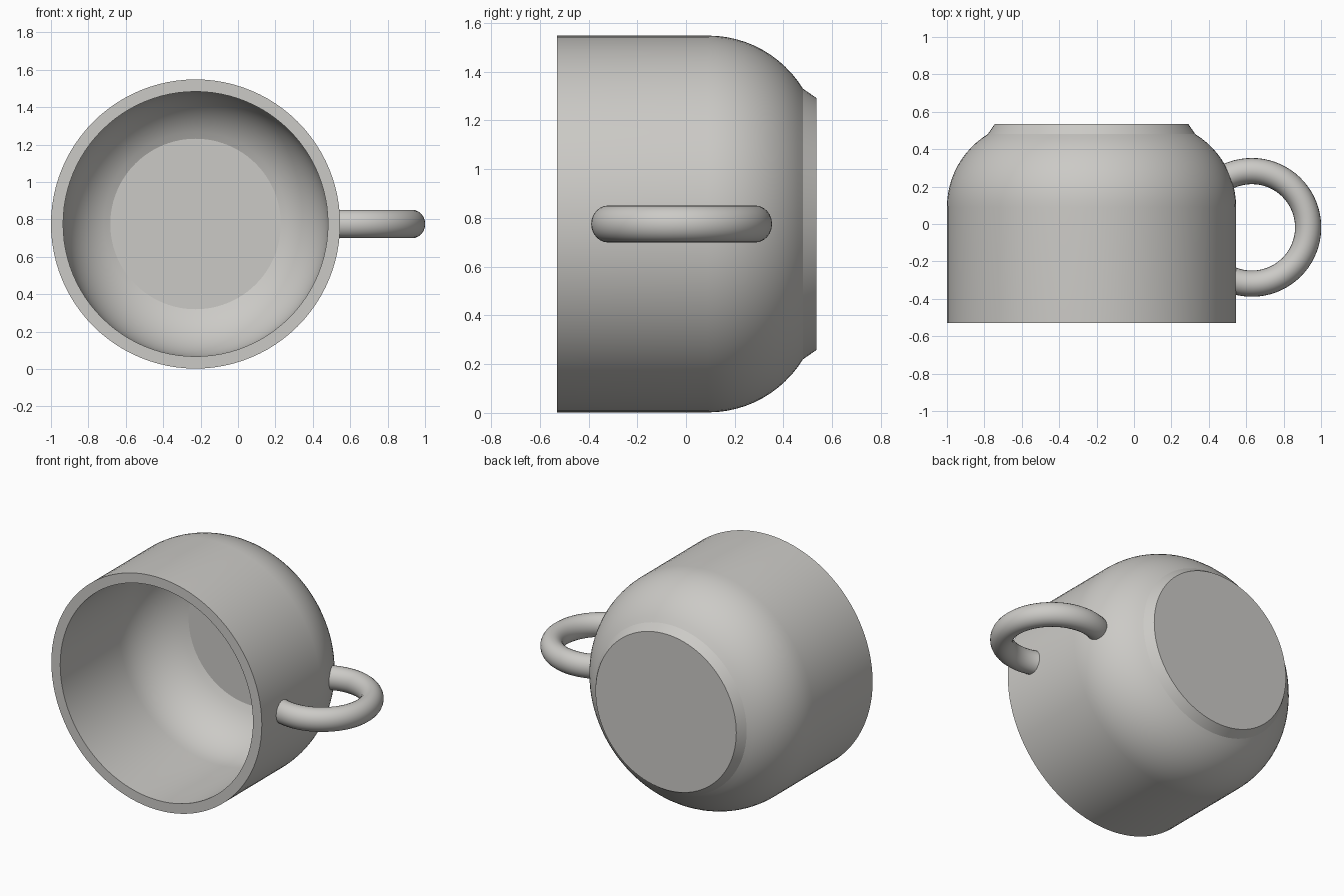
import bpy, bmesh, math
from mathutils import Vector

if "Cube" in bpy.data.objects:
    bpy.data.objects.remove(bpy.data.objects["Cube"])

CX, CZ = -0.227, 0.775      # cup axis runs along y
mat = bpy.data.materials.new("warm grey ceramic")
mat.diffuse_color = (0.60, 0.59, 0.565, 1)
mat.use_nodes = True
mat.node_tree.nodes["Principled BSDF"].inputs["Base Color"].default_value = mat.diffuse_color


def finish(name, bm, angle):
    bmesh.ops.recalc_face_normals(bm, faces=bm.faces[:])
    me = bpy.data.meshes.new(name)
    bm.to_mesh(me)
    bm.free()
    me.materials.append(mat)
    ob = bpy.data.objects.new(name, me)
    bpy.context.collection.objects.link(ob)
    bpy.ops.object.select_all(action='DESELECT')
    ob.select_set(True)
    bpy.context.view_layer.objects.active = ob
    bpy.ops.object.shade_smooth_by_angle(angle=math.radians(angle))
    return ob


def skin(bm, rings):
    """Join rings of vertices and cap both ends."""
    loops = [[bm.verts.new(p) for p in ring] for ring in rings]
    n = len(loops[0])
    for a, b in zip(loops, loops[1:]):
        for i in range(n):
            j = (i + 1) % n
            bm.faces.new((a[i], a[j], b[j], b[i]))
    bm.faces.new(loops[0])
    bm.faces.new(loops[-1])


def arc(r_wall, radius, end_deg, steps=12):
    """Rounded shoulder as (radius, y) points, starting at y = 0.09."""
    out = []
    for k in range(steps + 1):
        t = math.radians(end_deg) * k / steps
        out.append((r_wall - radius * (1 - math.cos(t)), 0.09 + radius * math.sin(t)))
    return out


# Cup body: foot, rounded shoulder, wall, rim, inner wall, inner floor
outer = arc(0.773, 0.458, 58.4)
inner = arc(0.708, 0.393, 69)
profile = [(0.517, 0.535)] + outer[::-1] + [(0.773, -0.53), (0.708, -0.53)] + inner
N = 96
bm = bmesh.new()
skin(bm, [[(CX + r * math.cos(2 * math.pi * i / N), y,
            CZ + r * math.sin(2 * math.pi * i / N)) for i in range(N)]
          for r, y in profile])
finish("cup_body", bm, 20)

# Ring handle: partial torus whose ends are buried in the wall
centre = Vector((0.63, -0.018, CZ))
bm = bmesh.new()
rings = []
for k in range(49):
    a = math.radians(-113 + (113 + 119) * k / 48)
    d = Vector((math.cos(a), math.sin(a), 0))
    rings.append([centre + d * (0.301 + 0.07 * math.cos(b)) + Vector((0, 0, 0.076 * math.sin(b)))
                  for b in (2 * math.pi * i / 24 for i in range(24))])
skin(bm, rings)
finish("handle", bm, 40)
